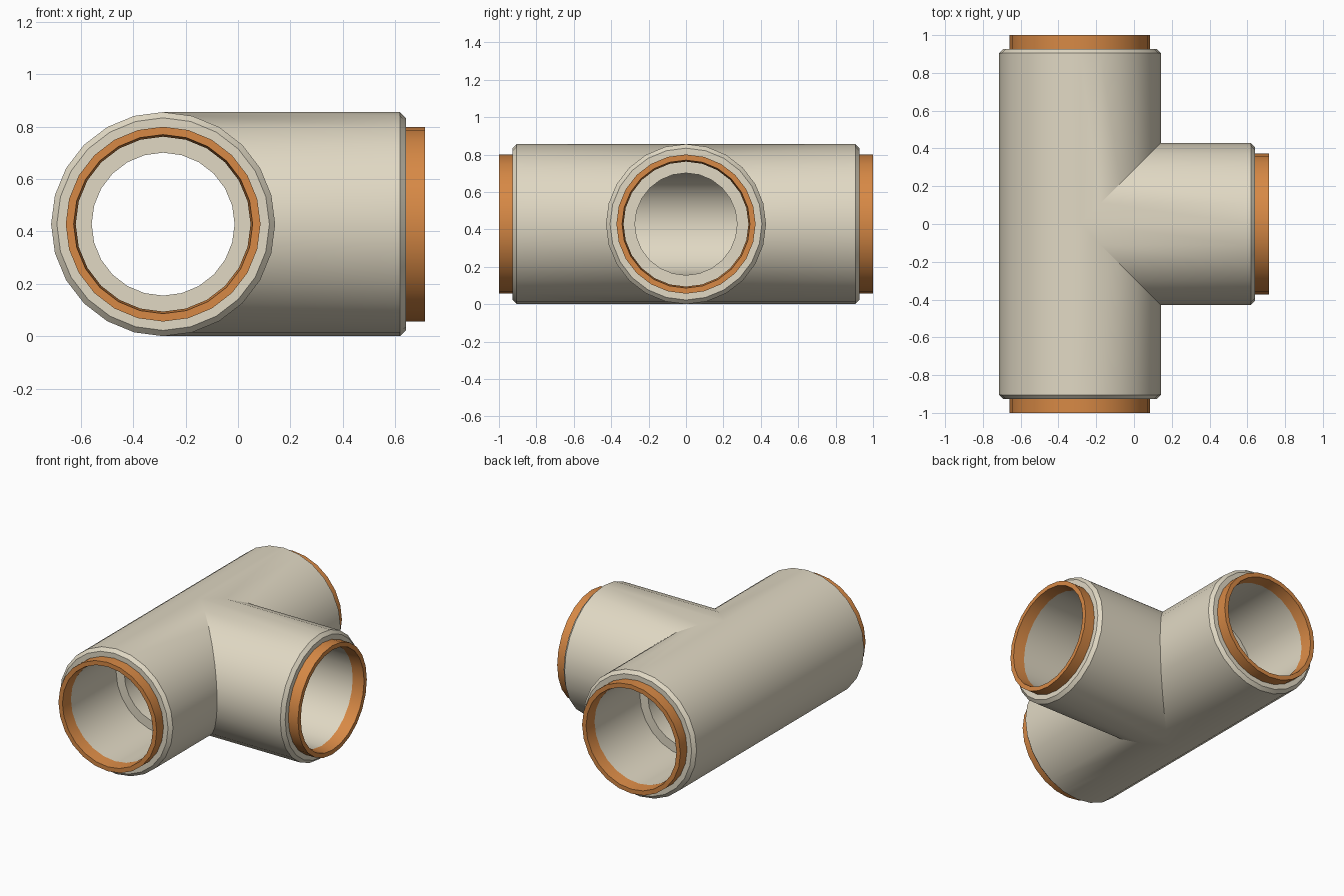
import bpy, bmesh, math
from mathutils import Vector

if "Cube" in bpy.data.objects:
    bpy.data.objects.remove(bpy.data.objects["Cube"])

SIDES = 24
R = 0.428                          # outer pipe radius
CENTRE = Vector((-0.286, 0, R))    # where the three pipe axes meet


def material(name, rgb):
    m = bpy.data.materials.new(name)
    m.diffuse_color = (*rgb, 1)
    m.use_nodes = True
    m.node_tree.nodes["Principled BSDF"].inputs["Base Color"].default_value = m.diffuse_color
    return m


def ring(bm, axis, side, r, dist):
    # dist: fixed distance along the axis, or a function of the sideways offset (mitre)
    verts = []
    for i in range(SIDES):
        a = 2 * math.pi * i / SIDES
        u = r * math.cos(a)
        d = dist(u) if callable(dist) else dist
        verts.append(bm.verts.new(CENTRE + axis * d + side * u + Vector((0, 0, r * math.sin(a)))))
    return verts


def sweep(bm, axis, side, profile, closed=False):
    loops = [ring(bm, axis, side, r, d) for r, d in profile]
    pairs = list(zip(loops, loops[1:]))
    if closed:
        pairs.append((loops[-1], loops[0]))
    for a, b in pairs:
        for i in range(SIDES):
            j = (i + 1) % SIDES
            bm.faces.new((a[i], a[j], b[j], b[i]))


def finish(bm, name, mat):
    bmesh.ops.remove_doubles(bm, verts=bm.verts, dist=1e-4)
    bmesh.ops.recalc_face_normals(bm, faces=bm.faces)
    me = bpy.data.meshes.new(name)
    bm.to_mesh(me)
    bm.free()
    ob = bpy.data.objects.new(name, me)
    bpy.context.collection.objects.link(ob)
    me.materials.append(mat)
    bpy.ops.object.select_all(action='DESELECT')
    ob.select_set(True)
    bpy.context.view_layer.objects.active = ob
    bpy.ops.object.shade_smooth_by_angle(angle=math.radians(30))


cream = material("cream", (0.75, 0.69, 0.55))
orange = material("orange", (0.68, 0.25, 0.06))

X, Y = Vector((1, 0, 0)), Vector((0, 1, 0))
run_mitre = lambda u: max(u, 0)
branch_mitre = abs
arms = {"front": (-Y, X, run_mitre), "back": (Y, X, run_mitre), "branch": (X, Y, branch_mitre)}

# Tee body: chamfered outside, deep socket, stop shoulder and narrower bore
body = bmesh.new()
for axis, side, mitre in arms.values():
    sweep(body, axis, side, [(R, mitre), (R, 0.905), (0.406, 0.927), (0.335, 0.927),
                             (0.335, 0.43), (0.273, 0.43), (0.273, mitre)])
finish(body, "tee_body", cream)

# Sealing collar on each open end
for name, (axis, side, _) in arms.items():
    bm = bmesh.new()
    sweep(bm, axis, side, [(0.372, 0.92), (0.372, 1.0), (0.342, 1.0), (0.334, 0.92)], closed=True)
    finish(bm, name + "_collar", orange)
